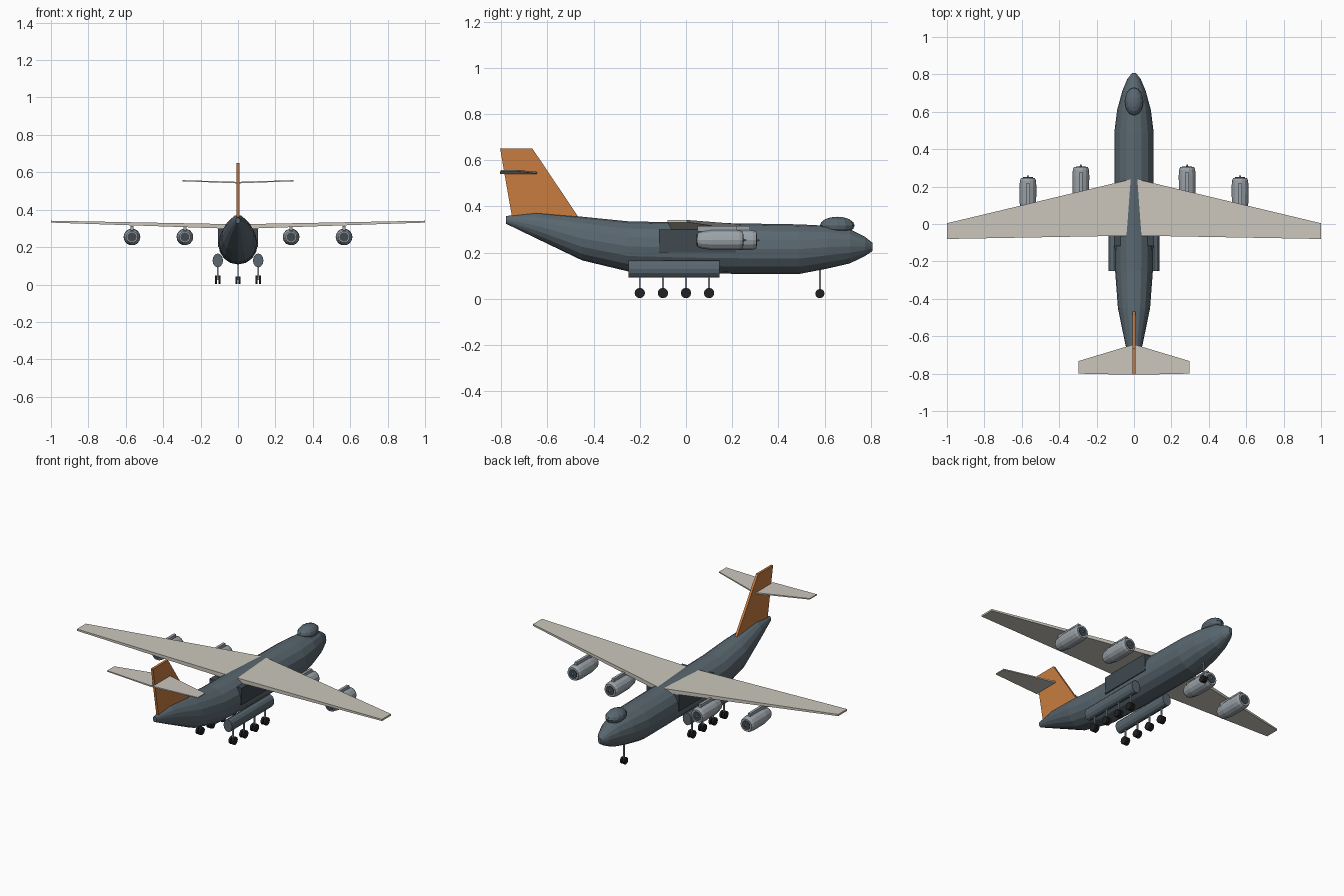
import bpy, bmesh, math
from mathutils import Vector, Matrix

if "Cube" in bpy.data.objects:
    bpy.data.objects.remove(bpy.data.objects["Cube"])


def mat(name, r, g, b):
    m = bpy.data.materials.new(name)
    m.diffuse_color = (r, g, b, 1)
    m.use_nodes = True
    m.node_tree.nodes["Principled BSDF"].inputs["Base Color"].default_value = m.diffuse_color
    return m


SLATE = mat("slate", 0.10, 0.135, 0.16)
DARK = mat("dark_slate", 0.05, 0.065, 0.08)
BEIGE = mat("beige", 0.60, 0.57, 0.51)
ORANGE = mat("orange", 0.58, 0.20, 0.05)
METAL = mat("metal", 0.33, 0.37, 0.40)
BLACK = mat("rubber", 0.015, 0.015, 0.017)


def finish(name, bm, material):
    bmesh.ops.recalc_face_normals(bm, faces=bm.faces)
    me = bpy.data.meshes.new(name)
    bm.to_mesh(me)
    bm.free()
    ob = bpy.data.objects.new(name, me)
    me.materials.append(material)
    bpy.context.collection.objects.link(ob)
    return ob


def loft(name, rings, material):
    """Skin a list of equal-length point rings and cap both ends."""
    bm = bmesh.new()
    vs = [[bm.verts.new(p) for p in ring] for ring in rings]
    n = len(vs[0])
    for a, b in zip(vs, vs[1:]):
        for i in range(n):
            j = (i + 1) % n
            bm.faces.new((a[i], a[j], b[j], b[i]))
    bm.faces.new(vs[0])
    bm.faces.new(vs[-1])
    return finish(name, bm, material)


def ellipse(x, y, z, rx, rz, n=16):
    return [(x + rx * math.cos(2 * math.pi * i / n), y,
             z + rz * math.sin(2 * math.pi * i / n)) for i in range(n)]


def box(name, x, y, z, sx, sy, sz, material):
    bm = bmesh.new()
    bmesh.ops.create_cube(bm, size=1, matrix=Matrix.Translation((x, y, z)) @ Matrix.Diagonal((sx, sy, sz, 1)))
    return finish(name, bm, material)


def wheel(name, x, y, z, r, w):
    bm = bmesh.new()
    bmesh.ops.create_cone(bm, cap_ends=True, segments=12, radius1=r, radius2=r, depth=w,
                          matrix=Matrix.Translation((x, y, z)) @ Matrix.Rotation(math.pi / 2, 4, 'Y'))
    return finish(name, bm, BLACK)


def panel(name, x0, lead0, trail0, zlo0, zhi0, x1, lead1, trail1, zlo1, zhi1):
    """Tapered flat wing panel from root to tip."""
    ring = lambda x, l, t, a, b: [(x, l, a), (x, l, b), (x, t, b), (x, t, a)]
    return loft(name, [ring(x0, lead0, trail0, zlo0, zhi0),
                       ring(x1, lead1, trail1, zlo1, zhi1)], BEIGE)


# Fuselage: y, half width, bottom, top
sections = [(-0.78, 0.012, 0.325, 0.358), (-0.65, 0.045, 0.262, 0.372),
            (-0.45, 0.086, 0.166, 0.355), (-0.25, 0.101, 0.118, 0.335),
            (0.0, 0.105, 0.11, 0.33), (0.3, 0.105, 0.107, 0.325),
            (0.49, 0.105, 0.107, 0.322), (0.61, 0.09, 0.13, 0.316),
            (0.71, 0.063, 0.153, 0.301), (0.775, 0.036, 0.185, 0.268),
            (0.808, 0.010, 0.207, 0.242)]
loft("fuselage", [ellipse(0, y, (a + b) / 2, w, (b - a) / 2) for y, w, a, b in sections], SLATE)

# Cockpit dome
bm = bmesh.new()
bmesh.ops.create_uvsphere(bm, u_segments=12, v_segments=8, radius=1,
                          matrix=Matrix.Translation((0, 0.655, 0.317)) @ Matrix.Diagonal((0.05, 0.075, 0.038, 1)))
finish("cockpit_dome", bm, SLATE)

# Wing box through the body
box("wing_box", 0, 0.05, 0.25, 0.212, 0.335, 0.10, DARK)

# Fin, extruded side profile
fin = [(-0.805, 0.65), (-0.665, 0.65), (-0.46, 0.345), (-0.752, 0.345)]
loft("tail_fin", [[(x, y, z) for y, z in fin] for x in (-0.007, 0.007)], ORANGE)

for s, side in ((-1, "left"), (1, "right")):
    # Wing and tailplane
    panel(side + "_wing", 0, 0.243, -0.062, 0.297, 0.322,
          s * 1.0, 0.004, -0.08, 0.331, 0.341)
    panel(side + "_tailplane", s * 0.005, -0.645, -0.806, 0.541, 0.549,
          s * 0.297, -0.733, -0.80, 0.552, 0.558)

    # Engines on pylons
    for pos, ex, y0 in (("inner", 0.284, 0.108), ("outer", 0.567, 0.05)):
        x, z, nm = s * ex, 0.254, side + "_" + pos
        prof = [(0, 0.030), (0.012, 0.036), (0.06, 0.044), (0.15, 0.045), (0.182, 0.043), (0.197, 0.037)]
        loft(nm + "_nacelle", [ellipse(x, y0 + d, z, r, r, 14) for d, r in prof], METAL)
        loft(nm + "_intake", [ellipse(x, y0 + d, z, 0.027, 0.027, 14) for d in (0.19, 0.2)], DARK)
        loft(nm + "_exhaust", [ellipse(x, y0 + d, z, 0.024, 0.024, 14) for d in (-0.004, 0.005)], DARK)
        loft(nm + "_spinner", [ellipse(x, y0 + 0.195, z, 0.009, 0.009, 8),
                               ellipse(x, y0 + 0.212, z, 0.001, 0.001, 8)], METAL)
        box(nm + "_pylon", x, y0 + 0.085, 0.302, 0.016, 0.17, 0.024, METAL)

    # Gear sponson with four twin-wheel legs
    gx = s * 0.108
    loft(side + "_sponson", [ellipse(gx, y, 0.129, 0.028, 0.037, 12) for y in (-0.25, 0.145)], SLATE)
    for i, y in enumerate((-0.2, -0.1, 0.0, 0.1)):
        box(f"{side}_leg_{i}", gx, y, 0.067, 0.008, 0.008, 0.085, METAL)
        for d in (-0.009, 0.009):
            wheel(f"{side}_wheel_{i}", gx + d, y, 0.0245, 0.0225, 0.012)

# Nose gear
box("nose_leg", 0, 0.58, 0.085, 0.008, 0.008, 0.12, METAL)
for d in (-0.008, 0.008):
    wheel("nose_wheel", d, 0.58, 0.022, 0.02, 0.011)
